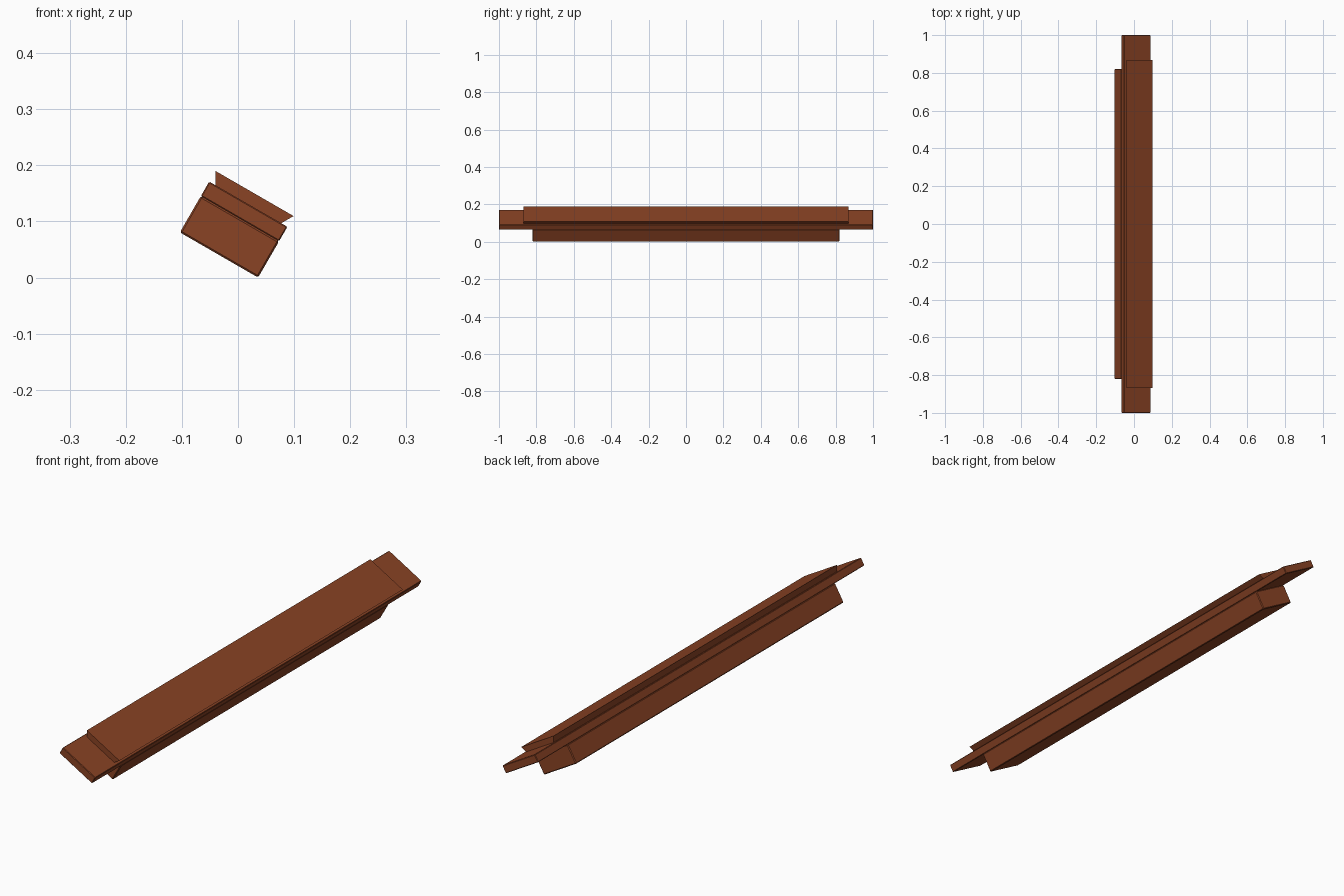
import bpy, bmesh, math

if "Cube" in bpy.data.objects:
    bpy.data.objects.remove(bpy.data.objects["Cube"])

wood = bpy.data.materials.new("brown_wood")
wood.diffuse_color = (0.255, 0.056, 0.018, 1)
wood.use_nodes = True
wood.node_tree.nodes["Principled BSDF"].inputs["Base Color"].default_value = wood.diffuse_color

C, S = math.cos(math.radians(30)), math.sin(math.radians(30))


def beam(name, profile, half_length, bevel=0.0):
    """Extrude a cross-section along y, rolled 30 degrees about y."""
    bm = bmesh.new()
    pts = [(u * C + v * S, -u * S + v * C) for u, v in profile]
    face = bm.faces.new([bm.verts.new((x, -half_length, z)) for x, z in pts])
    ext = bmesh.ops.extrude_face_region(bm, geom=[face])
    moved = [g for g in ext["geom"] if isinstance(g, bmesh.types.BMVert)]
    bmesh.ops.translate(bm, verts=moved, vec=(0, 2 * half_length, 0))
    bmesh.ops.recalc_face_normals(bm, faces=bm.faces[:])
    if bevel:
        bmesh.ops.bevel(bm, geom=bm.edges[:], offset=bevel, segments=1,
                        affect='EDGES', profile=0.5)
    me = bpy.data.meshes.new(name)
    bm.to_mesh(me)
    bm.free()
    me.materials.append(wood)
    ob = bpy.data.objects.new(name, me)
    bpy.context.collection.objects.link(ob)
    return ob


L, R = -0.130, 0.031   # shared side planes in the rolled frame

# lower body of the beam
beam("lower_body", [(L, 0.018), (R, 0.018), (R, 0.093), (L, 0.093)], 0.82, 0.003)
# full-length plank whose ends stick out as tongues
beam("tongue_plank", [(L, 0.0925), (R, 0.0925), (R, 0.1225), (L, 0.1225)], 1.0, 0.002)
# dovetailed top board, undercut along both long sides
beam("top_board", [(L + 0.013, 0.122), (R - 0.013, 0.122), (R, 0.1445), (L, 0.1445)], 0.868)
